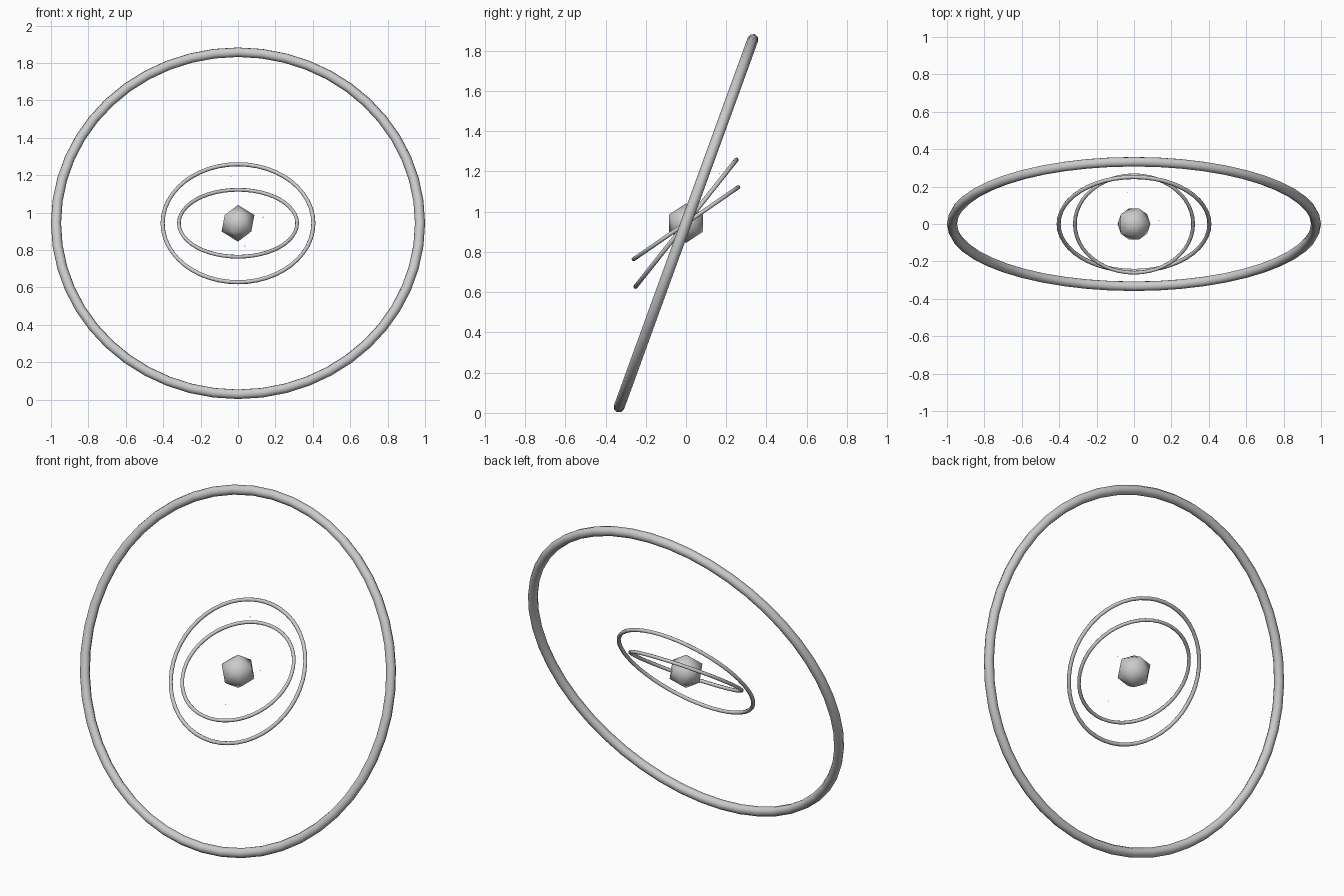
import bpy
import math
from mathutils import Vector

cube = bpy.data.objects.get("Cube")
if cube:
    bpy.data.objects.remove(cube, do_unlink=True)

CENTRE = Vector((0, 0, 0.943))

# Single plain grey for every part
grey = bpy.data.materials.new("plain_grey")
grey.use_nodes = True
grey.diffuse_color = (0.6, 0.6, 0.6, 1)
grey.node_tree.nodes["Principled BSDF"].inputs["Base Color"].default_value = (0.6, 0.6, 0.6, 1)


def finish(name):
    obj = bpy.context.object
    obj.name = name
    obj.data.materials.append(grey)
    bpy.ops.object.shade_smooth()
    return obj


# Tilted orbit rings, all hinged on the x axis
def ring(name, radius, tube, tilt):
    bpy.ops.mesh.primitive_torus_add(
        major_radius=radius, minor_radius=tube, major_segments=48, minor_segments=8,
        location=CENTRE, rotation=(math.radians(tilt), 0, 0))
    finish(name)


ring("outer_ring", 0.973, 0.027, 70)
ring("middle_ring", 0.403, 0.011, 51.5)
ring("inner_ring", 0.316, 0.010, 34.5)

# Faceted core with softened shading
bpy.ops.mesh.primitive_ico_sphere_add(subdivisions=1, radius=0.098, location=CENTRE)
finish("core")

# Minute specks floating around the core
specks = [(-0.037, 0.166, 0.25), (0.134, 0.02, 0.035), (0.037, -0.17, -0.12)]
for i, offset in enumerate(specks):
    bpy.ops.mesh.primitive_cone_add(vertices=3, radius1=0.003, depth=0.006,
                                    location=CENTRE + Vector(offset))
    finish(f"speck_{i + 1}")
